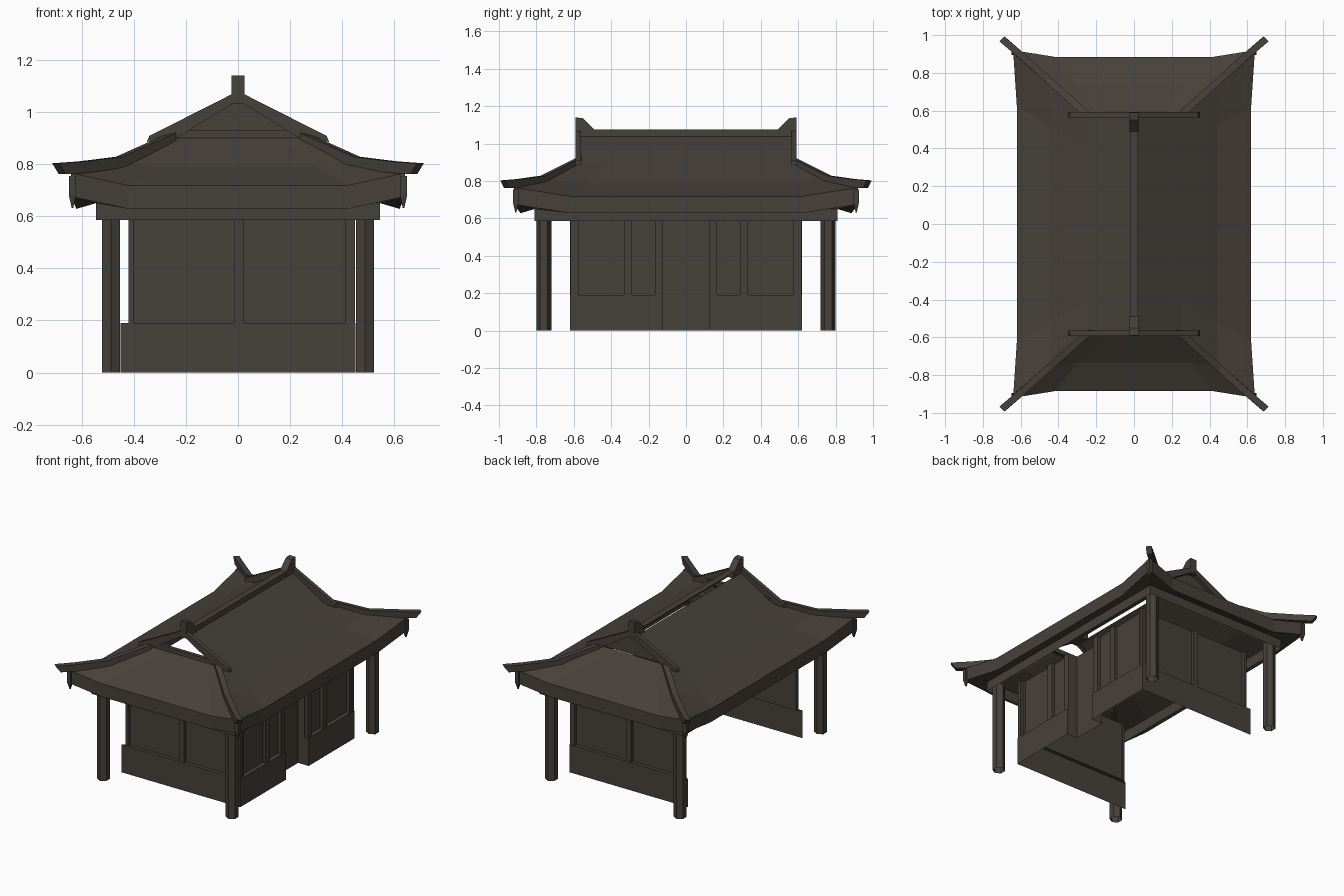
import bpy, bmesh, math
from mathutils import Vector

if "Cube" in bpy.data.objects:
    bpy.data.objects.remove(bpy.data.objects["Cube"])

wood = bpy.data.materials.new("dark_brown_wood")
wood.diffuse_color = (0.062, 0.052, 0.042, 1)
wood.use_nodes = True
wood.node_tree.nodes["Principled BSDF"].inputs["Base Color"].default_value = wood.diffuse_color


def mesh(name, verts, faces, recalc=True):
    me = bpy.data.meshes.new(name)
    me.from_pydata([tuple(v) for v in verts], [], faces)
    bm = bmesh.new()
    bm.from_mesh(me)
    if recalc:
        bmesh.ops.recalc_face_normals(bm, faces=bm.faces)
    bm.to_mesh(me)
    bm.free()
    me.materials.append(wood)
    ob = bpy.data.objects.new(name, me)
    bpy.context.collection.objects.link(ob)
    return ob


def grid(name, rows, closed=False):
    """Sheet of quads through equal-length rows of points."""
    n = len(rows[0])
    verts = [p for r in rows for p in r]
    faces = []
    for i in range(len(rows) - 1):
        for j in range(n if closed else n - 1):
            k = (j + 1) % n
            faces.append((i*n + j, i*n + k, (i+1)*n + k, (i+1)*n + j))
    return mesh(name, verts, faces)


def box(name, x0, x1, y0, y1, z0, z1):
    v = [(x, y, z) for x in (x0, x1) for y in (y0, y1) for z in (z0, z1)]
    return mesh(name, v, [(0, 1, 3, 2), (4, 6, 7, 5), (0, 4, 5, 1),
                          (2, 3, 7, 6), (0, 2, 6, 4), (1, 5, 7, 3)])


def slab(name, outline, offset):
    """Solid from a planar outline pushed both ways by offset."""
    o = Vector(offset)
    n = len(outline)
    v = [Vector(p) - o for p in outline] + [Vector(p) + o for p in outline]
    f = [tuple(range(n)), tuple(range(2*n - 1, n - 1, -1))]
    f += [(i, (i+1) % n, n + (i+1) % n, n + i) for i in range(n)]
    return mesh(name, v, f)


S = (-1, 1)

# long roof slopes, left and right
for s in S:
    rows = [[(s*x, -ye, ze), (s*xm, -ym, zm), (s*xm, ym, zm), (s*x, ye, ze)]
            for x, ye, ze, xm, ym, zm in (
                (.02, .575, 1.04, .02, .35, 1.04),
                (.25, .575, .902, .25, .4, .902),
                (.45, .755, .803, .44, .52, .79),
                (.64, .92, .765, .62, .62, .718))]
    grid("side_roof_slope", rows)

# short lower roof slopes, front and back
for s in S:
    rows = [[(-xe, s*y, ze), (-xm, s*ym, zm), (xm, s*ym, zm), (xe, s*y, ze)]
            for xe, y, ze, xm, ym, zm in (
                (.25, .575, .905, .15, .575, .905),
                (.45, .755, .803, .3, .735, .79),
                (.64, .92, .765, .42, .885, .718))]
    grid("end_roof_slope", rows)

# eave fascia with upturned corners, and soffit running in to the beam
eave = []
quarter = [(.42, .885, .718), (.64, .92, .765), (.62, .62, .718)]
for sx, sy, order in ((1, 1, 1), (1, -1, -1), (-1, -1, 1), (-1, 1, -1)):
    eave += [(sx*x, sy*y, z) for x, y, z in quarter[::order]]
low = [(x, y, z - .09) for x, y, z in eave]
inner = []
for x, y, z in eave:
    corner = abs(abs(x) - .64) < .001
    side = abs(x) > .5
    ix = math.copysign(.545 if side or corner else .42, x)
    iy = math.copysign(.81 if corner or not side else .62, y)
    inner.append((ix, iy, .65))
grid("eave_fascia", [eave, low], True)
grid("eave_soffit", [low, inner], True)

# perimeter beam
ring = [(.545, .81), (.545, -.81), (-.545, -.81), (-.545, .81)]
grid("eave_beam", [[(x, y, z) for x, y in ring] for z in (.585, .66)], True)

# ridge cap, open on the left side
grid("ridge_cap", [[(x, y, z) for x, z in ((.022, 1.03), (.022, 1.075), (-.022, 1.075))]
                   for y in (-.58, .58)])

for s in S:
    # ridge end ornaments
    slab("ridge_ornament", [(0, s*y, z) for y, z in
         ((.485, 1.07), (.55, 1.135), (.59, 1.14), (.59, 1.03), (.485, 1.03))],
         (.024, 0, 0))
    # barge boards along the gable
    for t in S:
        slab("barge_board", [(t*x, s*.578, z) for x, z in
             ((0, 1.08), (.34, .908), (.35, .885), (.24, .897), (0, 1.045))],
             (0, .014, 0))

# gables: the front is open above a sill, the back is closed
box("front_gable_sill", -.24, .24, -.585, -.56, .9, .93)
mesh("back_gable_panel", [(-.26, .562, .9), (.26, .562, .9), (0, .562, 1.05)], [(0, 1, 2)])

# hip ridges, corner drops and posts at the four corners
for sx in S:
    for sy in S:
        path = [(.25, .58, .92), (.455, .765, .828), (.6, .895, .81), (.7, .98, .803),
                (.675, .96, .762), (.6, .895, .765), (.455, .765, .785), (.25, .58, .885)]
        slab("hip_ridge", [(sx*x, sy*y, z) for x, y, z in path],
             (sx*.013, -sy*.013, 0))
        rows = [[(sx*(.635 + a*w), sy*(.91 + b*w), z) for a, b in
                 ((-1, -1), (1, -1), (1, 1), (-1, 1))]
                for w, z in ((.014, .755), (.014, .68), (.003, .632))]
        grid("corner_drop", rows, True)
        rows = [[(sx*.487 + .04*math.sin(k*math.pi/3),
                  sy*.76 + .04*math.cos(k*math.pi/3), z) for k in range(6)]
                for z in (0, .62)]
        grid("corner_post", rows, True)

# end walls: projecting base, ledge and recessed panel with studs
for s in S:
    grid("end_wall", [[(x*w, s*y, z) for y, z, w in
         ((.62, 0, .45), (.62, .19, .45), (.595, .19, .42), (.595, .6, .42))]
         for x in S])
    for x in (-.41, .003, .43):
        w = .018 if x > 0 else .01
        box("end_wall_stud", x - w, x + w, s*.605 - .012, s*.605 + .012, .19, .6)

# right side wall in two halves beside a recessed door; the left side is open
for s in S:
    grid("side_wall", [[(x, s*y, z) for x, z in
         ((.45, 0), (.45, .19), (.42, .19), (.42, .6))] for y in (.122, .62)])
    for y in (.145, .31, .595):
        box("side_wall_stud", .415, .442, s*y - .021, s*y + .021, .19, .6)
    # door jamb
    mesh("door_jamb", [(x, s*.122, z) for x, z in
         ((.37, 0), (.45, 0), (.45, .19), (.42, .19), (.42, .6), (.37, .6))],
         [(0, 1, 2, 3, 4, 5)])
mesh("door_panel", [(.37, -.122, 0), (.37, .122, 0), (.37, .122, .6), (.37, -.122, .6)],
     [(0, 1, 2, 3)])
